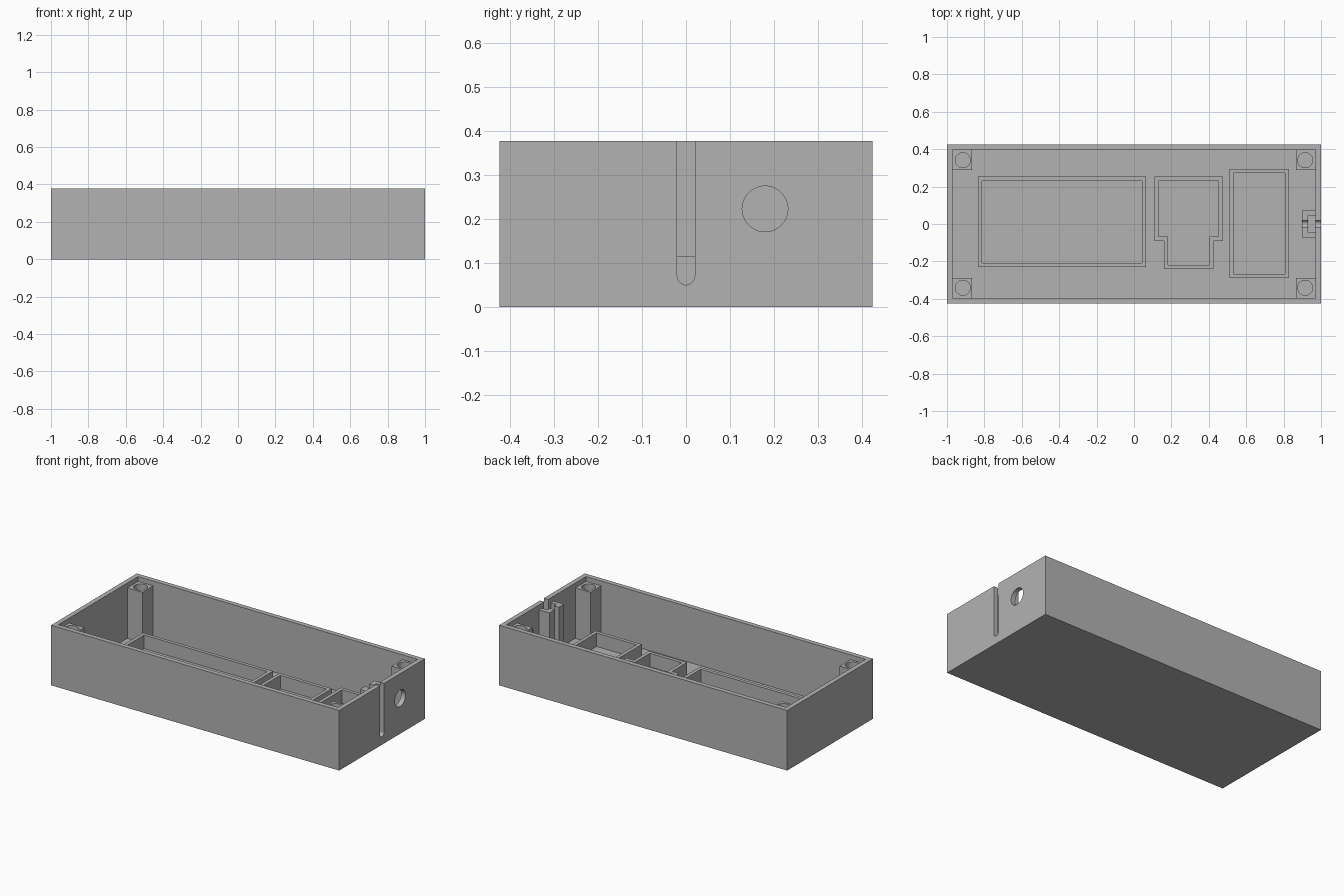
import bpy
import bmesh
from math import pi
from mathutils import Matrix

cube = bpy.data.objects.get("Cube")
if cube:
    bpy.data.objects.remove(cube, do_unlink=True)

grey = bpy.data.materials.new("grey plastic")
grey.use_nodes = True
colour = (0.45, 0.45, 0.45, 1)
grey.diffuse_color = colour
grey.node_tree.nodes["Principled BSDF"].inputs["Base Color"].default_value = colour

HEIGHT, FLOOR, WALL = 0.377, 0.03, 0.03
POST_TOP, FRAME_TOP, RIB = 0.347, 0.115, 0.022
BURIED = FLOOR - 0.005


def finish(name, bm):
    bmesh.ops.recalc_face_normals(bm, faces=bm.faces)
    mesh = bpy.data.meshes.new(name)
    bm.to_mesh(mesh)
    bm.free()
    mesh.materials.append(grey)
    obj = bpy.data.objects.new(name, mesh)
    bpy.context.collection.objects.link(obj)
    return obj


def prism(name, outline, z0, z1):
    """Extrude a flat outline between two heights."""
    bm = bmesh.new()
    face = bm.faces.new([bm.verts.new((x, y, z0)) for x, y in outline])
    top = bmesh.ops.extrude_face_region(bm, geom=[face])["geom"]
    bmesh.ops.translate(bm, vec=(0, 0, z1 - z0),
                        verts=[v for v in top if isinstance(v, bmesh.types.BMVert)])
    return finish(name, bm)


def rect(x0, x1, y0, y1):
    return [(x0, y0), (x1, y0), (x1, y1), (x0, y1)]


def tee(x0, x1, y0, y1, step, shoulder, d=0):
    """T outline, wide at the back, shrunk inward by d."""
    a, b, c, e = x0 + d, x1 - d, y0 + d, y1 - d
    m = shoulder + d
    return [(a + step, c), (b - step, c), (b - step, m), (b, m),
            (b, e), (a, e), (a, m), (a + step, m)]


def cylinder(name, centre, radius, depth, along_x=False):
    bm = bmesh.new()
    turn = Matrix.Rotation(pi / 2, 4, "Y") if along_x else Matrix()
    bmesh.ops.create_cone(bm, cap_ends=True, segments=48, radius1=radius, radius2=radius,
                          depth=depth, matrix=Matrix.Translation(centre) @ turn)
    return finish(name, bm)


def cut(obj, *cutters):
    for cutter in cutters:
        mod = obj.modifiers.new("cut", "BOOLEAN")
        mod.operation, mod.solver, mod.object = "DIFFERENCE", "EXACT", cutter
        bpy.context.view_layer.objects.active = obj
        bpy.ops.object.modifier_apply(modifier=mod.name)
        bpy.data.objects.remove(cutter, do_unlink=True)


def smooth(obj):
    bpy.ops.object.select_all(action="DESELECT")
    obj.select_set(True)
    bpy.context.view_layer.objects.active = obj
    bpy.ops.object.shade_smooth_by_angle(angle=pi / 6)


def slot_cutters():
    """Cable slot: straight sides with a rounded bottom."""
    return (prism("slot_cutter", rect(0.85, 1.1, -0.02, 0.02), 0.07, 0.5),
            cylinder("slot_end_cutter", (0.975, 0, 0.07), 0.02, 0.25, True))


# Open tray with cable slot and round port in the right end
tray = prism("tray", rect(-1, 1, -0.425, 0.425), 0, HEIGHT)
cut(tray,
    prism("cavity", rect(-1 + WALL, 1 - WALL, -0.425 + WALL, 0.425 - WALL), FLOOR, 0.5),
    cylinder("port_cutter", (1, 0.18, 0.223), 0.052, 0.2, True),
    *slot_cutters())
smooth(tray)

# Corner screw posts
for sx, side in ((-1, "left_end"), (1, "right_end")):
    for sy, row in ((-1, "front"), (1, "back")):
        xs = sorted((sx * 0.865, sx * 0.975))
        ys = sorted((sy * 0.288, sy * 0.4))
        post = prism("screw_post_" + row + "_" + side, rect(*xs, *ys), BURIED, POST_TOP)
        cut(post, cylinder("screw_hole", (sx * 0.915, sy * 0.341, 0.2), 0.04, 0.6))
        smooth(post)

# Rectangular holder frames on the floor
for name, x0, x1, y0, y1 in (("large_holder_frame", -0.835, 0.065, -0.23, 0.253),
                             ("end_holder_frame", 0.51, 0.83, -0.29, 0.295)):
    frame = prism(name, rect(x0, x1, y0, y1), BURIED, FRAME_TOP)
    cut(frame, prism("opening", rect(x0 + RIB, x1 - RIB, y0 + RIB, y1 - RIB), 0, 0.5))

# T-shaped holder frame
shape = (0.11, 0.475, -0.24, 0.253, 0.05, -0.09)
tee_frame = prism("tee_holder_frame", tee(*shape), BURIED, FRAME_TOP)
cut(tee_frame, prism("opening", tee(*shape, RIB), 0, 0.5))

# Cable clamp block behind the slot, with a pocket against the wall
clamp = prism("cable_clamp", rect(0.897, 0.972, -0.072, 0.072), BURIED, POST_TOP)
cut(clamp, prism("pocket", rect(0.93, 0.98, -0.045, 0.045), 0, 0.5), *slot_cutters())
smooth(clamp)
